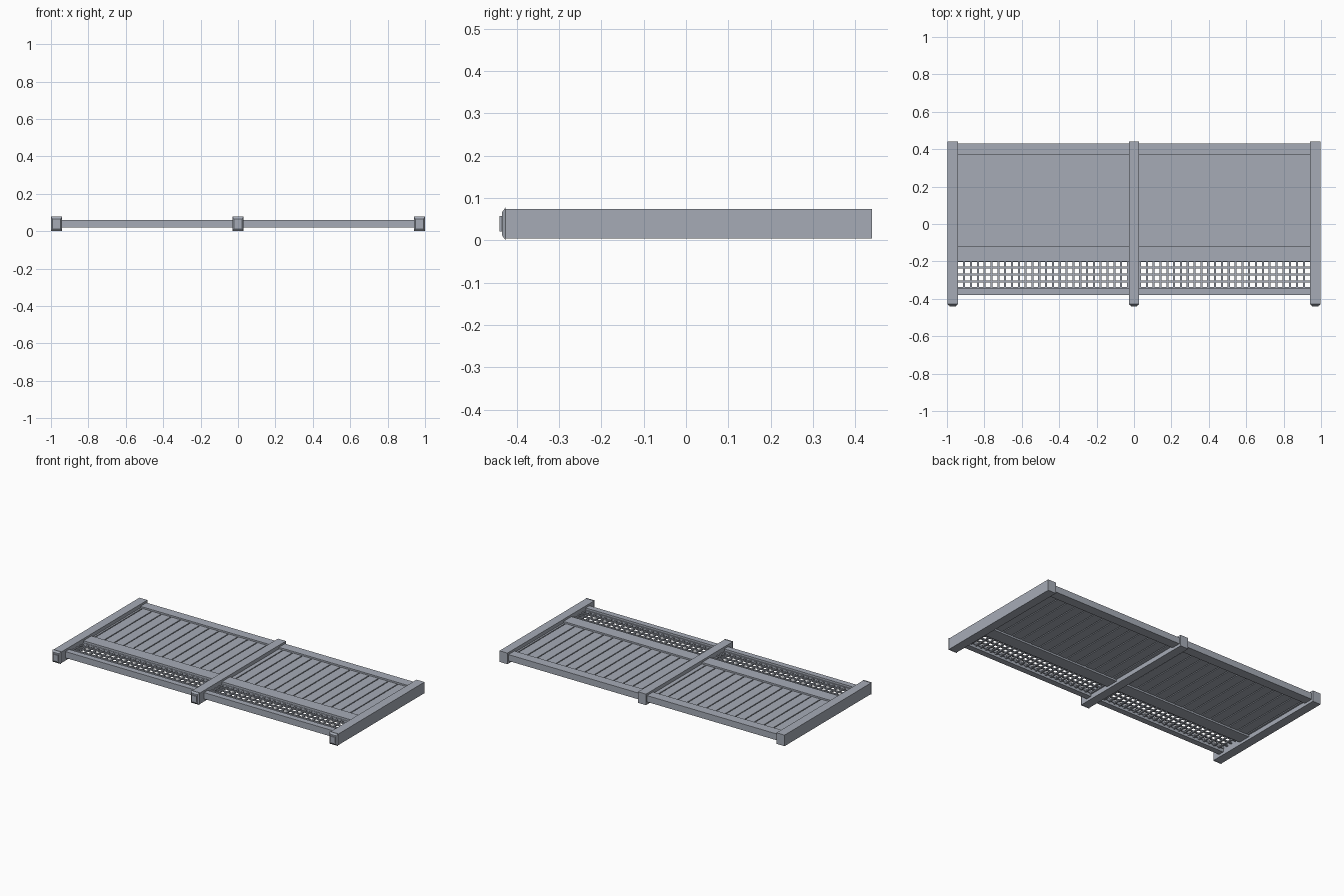
import bpy, bmesh
from mathutils import Matrix, Vector

if "Cube" in bpy.data.objects:
    bpy.data.objects.remove(bpy.data.objects["Cube"])

grey = bpy.data.materials.new("grey paint")
grey.diffuse_color = (0.38, 0.41, 0.47, 1)
grey.use_nodes = True
grey.node_tree.nodes["Principled BSDF"].inputs["Base Color"].default_value = grey.diffuse_color


def finish(name, bm):
    bmesh.ops.recalc_face_normals(bm, faces=bm.faces)
    me = bpy.data.meshes.new(name)
    bm.to_mesh(me)
    bm.free()
    me.materials.append(grey)
    ob = bpy.data.objects.new(name, me)
    bpy.context.collection.objects.link(ob)
    return ob


def add_box(bm, x0, x1, y0, y1, z0, z1):
    size = Vector((x1 - x0, y1 - y0, z1 - z0))
    mid = Vector((x0 + x1, y0 + y1, z0 + z1)) / 2
    bmesh.ops.create_cube(bm, size=1, matrix=Matrix.Translation(mid) @ Matrix.Diagonal(size.to_4d()))


def add_frustum(bm, cx, cz, y0, w0, h0, y1, w1, h1):
    rings = []
    for y, w, h in ((y0, w0, h0), (y1, w1, h1)):
        rings.append([bm.verts.new((cx + sx * w / 2, y, cz + sz * h / 2))
                      for sx, sz in ((-1, -1), (1, -1), (1, 1), (-1, 1))])
    a, b = rings
    bm.faces.new(a)
    bm.faces.new(b)
    for i in range(4):
        j = (i + 1) % 4
        bm.faces.new((a[i], a[j], b[j], b[i]))


# posts with pointed caps and small finials
for name, cx in (("left", -0.97), ("middle", 0), ("right", 0.97)):
    bm = bmesh.new()
    add_box(bm, cx - 0.028, cx + 0.028, -0.428, 0.44, 0.004, 0.074)
    finish(name + "_post", bm)
    bm = bmesh.new()
    add_frustum(bm, cx, 0.039, -0.4265, 0.06, 0.078, -0.435, 0.044, 0.054)
    add_box(bm, cx - 0.017, cx + 0.017, -0.441, -0.434, 0.021, 0.057)
    finish(name + "_post_cap", bm)

X0, X1 = 0.025, 0.945
for name, s in (("left", -1), ("right", 1)):
    def box(bm, x0, x1, *rest):
        add_box(bm, min(s * x0, s * x1), max(s * x0, s * x1), *rest)

    # horizontal rails
    for rail, y0, y1 in (("bottom", 0.37, 0.43), ("middle", -0.20, -0.12), ("top", -0.38, -0.343)):
        bm = bmesh.new()
        box(bm, X0, X1, y0, y1, 0.021, 0.061)
        finish(f"{name}_{rail}_rail", bm)

    # boards with narrow grooves over a thin core
    bm = bmesh.new()
    pitch, gap = 0.067, 0.003
    edges = [X0] + [0.794 - pitch * k for k in range(11, -3, -1)] + [X1]
    for a, b in zip(edges, edges[1:]):
        box(bm, a + gap, b - gap, -0.13, 0.38, 0.032, 0.051)
    box(bm, X0, X1, -0.13, 0.38, 0.039, 0.044)
    finish(name + "_boards", bm)

    # square lattice
    bm = bmesh.new()
    step, half = 0.0365, 0.0055
    for i in range(25):
        x = 0.032 + i * step
        box(bm, x - half, x + half, -0.35, -0.19, 0.034, 0.041)
    for j in range(5):
        y = -0.343 + j * step
        box(bm, X0, X1, y - half, y + half, 0.041, 0.048)
    finish(name + "_lattice", bm)
